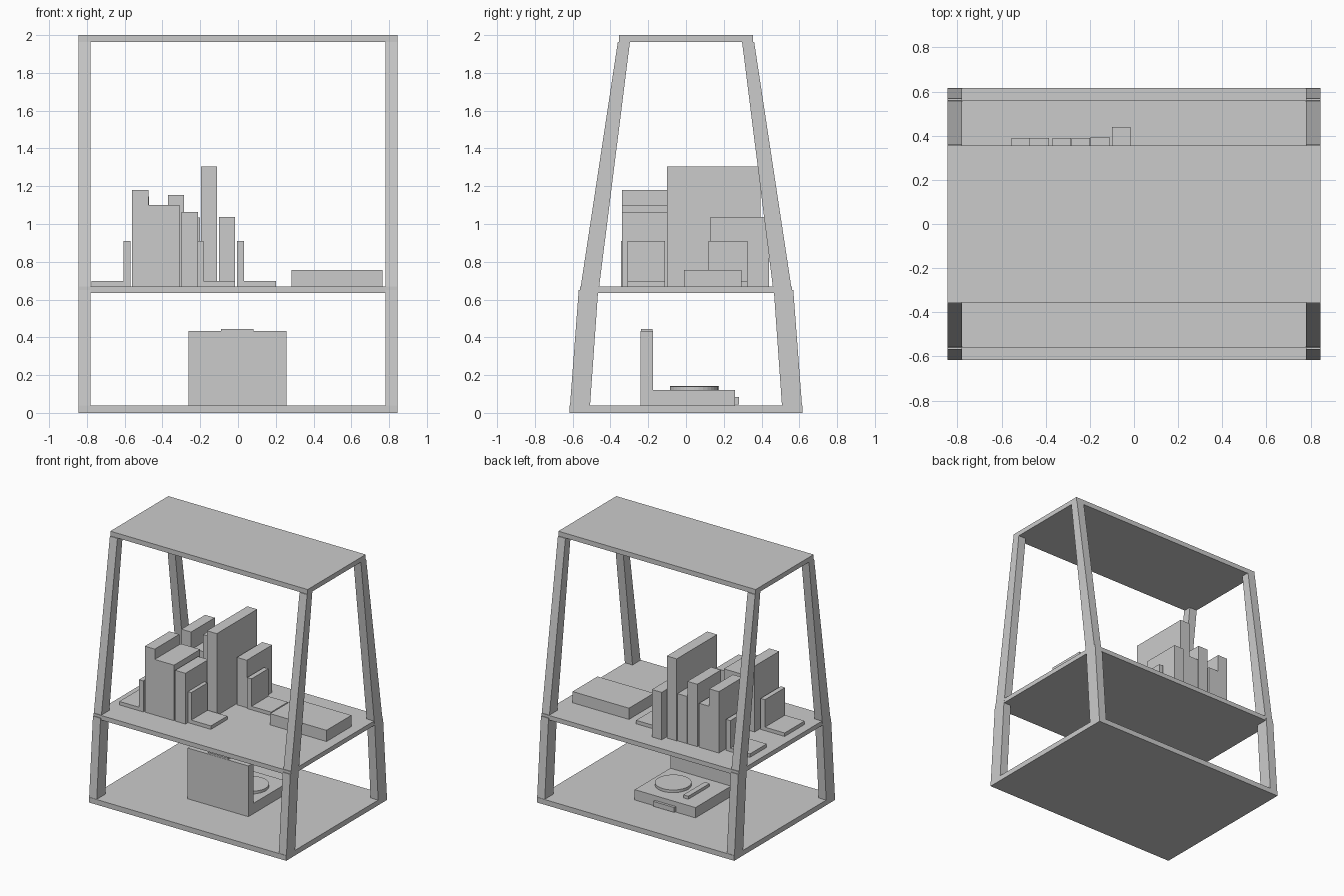
import bpy, bmesh, math

if "Cube" in bpy.data.objects:
    bpy.data.objects.remove(bpy.data.objects["Cube"])


def finish(name, bm):
    bmesh.ops.recalc_face_normals(bm, faces=bm.faces[:])
    me = bpy.data.meshes.new(name)
    bm.to_mesh(me)
    bm.free()
    ob = bpy.data.objects.new(name, me)
    bpy.context.collection.objects.link(ob)
    return ob


def prism(name, profile, x0, x1):
    """Extrude a (y, z) profile along x."""
    bm = bmesh.new()
    face = bm.faces.new([bm.verts.new((x0, y, z)) for y, z in profile])
    ext = bmesh.ops.extrude_face_region(bm, geom=[face])
    verts = [g for g in ext["geom"] if isinstance(g, bmesh.types.BMVert)]
    bmesh.ops.translate(bm, verts=verts, vec=(x1 - x0, 0, 0))
    return finish(name, bm)


def box(name, x0, x1, y0, y1, z0, z1):
    return prism(name, [(y0, z0), (y1, z0), (y1, z1), (y0, z1)], x0, x1)


# Shelf boards
box("bottom_board", -0.845, 0.845, -0.617, 0.617, 0, 0.04)
box("middle_shelf", -0.843, 0.843, -0.562, 0.562, 0.635, 0.67)
box("top_board", -0.845, 0.845, -0.355, 0.355, 1.963, 2.0)

# Leaning corner posts, steeper below the middle shelf
lower = [(0.614, 0.04), (0.508, 0.04), (0.465, 0.65), (0.568, 0.65)]
upper = [(0.56, 0.65), (0.462, 0.65), (0.297, 1.963), (0.361, 1.963)]
for side, sx in (("left", -1), ("right", 1)):
    for end, sy in (("front", -1), ("back", 1)):
        for part, profile in (("lower", lower), ("upper", upper)):
            prism(f"{end}_{side}_{part}_post", [(y * sy, z) for y, z in profile],
                  0.78 * sx, 0.845 * sx)

# Books: x0, x1, y0, y1, top
TOP = 0.67
books = [
    # front row
    (-0.56, -0.475, -0.34, -0.04, 1.18),
    (-0.475, -0.393, -0.34, -0.02, 1.10),
    (-0.393, -0.31, -0.34, -0.02, 1.10),
    (-0.30, -0.212, -0.34, -0.06, 1.063),
    # back row
    (-0.555, -0.472, 0.10, 0.39, 1.145),
    (-0.47, -0.385, 0.12, 0.39, 1.01),
    (-0.37, -0.285, 0.10, 0.39, 1.153),
    (-0.282, -0.20, 0.12, 0.39, 1.035),
    (-0.197, -0.112, -0.10, 0.395, 1.305),
    (-0.10, -0.016, 0.13, 0.44, 1.037),
]
for i, (x0, x1, y0, y1, z) in enumerate(books):
    box(f"book_{i + 1}", x0, x1, y0, y1, TOP, z)


# L-shaped bookends: inner x, direction of foot, y range
def bookend(name, x, d, y0, y1):
    bm = bmesh.new()
    pts = [(0, 0), (0.205, 0), (0.205, 0.027), (0.037, 0.027), (0.037, 0.24), (0, 0.24)]
    f = bm.faces.new([bm.verts.new((x + d * a, y0, TOP + b)) for a, b in pts])
    ext = bmesh.ops.extrude_face_region(bm, geom=[f])
    verts = [g for g in ext["geom"] if isinstance(g, bmesh.types.BMVert)]
    bmesh.ops.translate(bm, verts=verts, vec=(0, y1 - y0, 0))
    finish(name, bm)


bookend("front_left_bookend", -0.57, -1, -0.345, -0.10)
bookend("front_right_bookend", -0.22, 1, -0.31, -0.11)
bookend("back_left_bookend", -0.57, -1, 0.12, 0.325)
bookend("back_right_bookend", -0.005, 1, 0.12, 0.325)

# Flat box on the middle shelf
box("storage_box", 0.282, 0.765, -0.01, 0.295, TOP, 0.757)

# Portable record player with open lid
box("player_base", -0.263, 0.257, -0.24, 0.26, 0.04, 0.12)
box("player_lid", -0.263, 0.257, -0.24, -0.175, 0.04, 0.433)
box("lid_catch", -0.09, 0.082, -0.238, -0.177, 0.43, 0.445)
box("carry_handle", -0.095, 0.083, 0.255, 0.28, 0.045, 0.083)
box("tone_arm", -0.143, -0.1, -0.085, 0.175, 0.12, 0.143)

bm = bmesh.new()
bmesh.ops.create_cone(bm, cap_ends=True, segments=32, radius1=0.128, radius2=0.128, depth=0.022)
bmesh.ops.translate(bm, verts=bm.verts[:], vec=(0.08, 0.042, 0.13))
finish("turntable_platter", bm)
